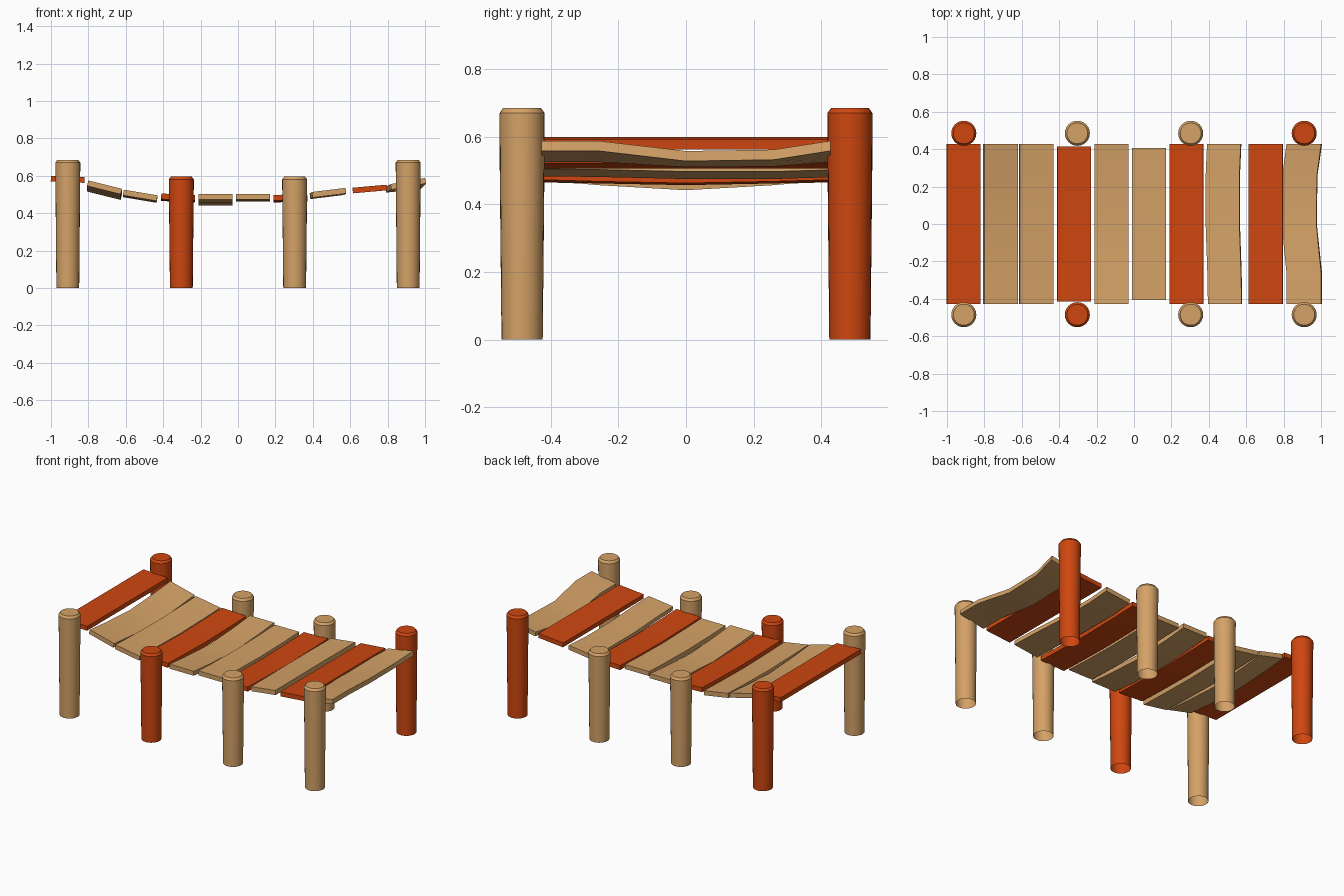
import bpy, bmesh, math

if "Cube" in bpy.data.objects:
    bpy.data.objects.remove(bpy.data.objects["Cube"])


def material(name, color):
    m = bpy.data.materials.new(name)
    m.diffuse_color = color
    m.use_nodes = True
    m.node_tree.nodes["Principled BSDF"].inputs["Base Color"].default_value = m.diffuse_color
    return m


ORANGE = material("orange_paint", (0.62, 0.062, 0.005, 1))
WOOD = material("wood", (0.66, 0.36, 0.135, 1))


def finish(name, bm, mat):
    bmesh.ops.recalc_face_normals(bm, faces=bm.faces)
    me = bpy.data.meshes.new(name)
    bm.to_mesh(me)
    bm.free()
    ob = bpy.data.objects.new(name, me)
    bpy.context.collection.objects.link(ob)
    me.materials.append(mat)
    bpy.ops.object.select_all(action='DESELECT')
    ob.select_set(True)
    bpy.context.view_layer.objects.active = ob
    bpy.ops.object.shade_smooth_by_angle(angle=math.radians(30))
    return ob


def loft(bm, loops):
    for a, b in zip(loops, loops[1:]):
        n = len(a)
        for i in range(n):
            bm.faces.new((a[i], a[(i + 1) % n], b[(i + 1) % n], b[i]))


def post(name, x, y, h, mat, n=24):
    # tapered post, open underneath, chamfered top
    bm = bmesh.new()
    loops = []
    for r, z in ((0.061, 0), (0.067, h - 0.015), (0.056, h)):
        loops.append([bm.verts.new((x + r * math.cos(2 * math.pi * i / n),
                                    y + r * math.sin(2 * math.pi * i / n), z))
                      for i in range(n)])
    loft(bm, loops)
    bm.faces.new(loops[-1])
    finish(name, bm, mat)


def plank(name, x0, x1, z0, z1, half, sag, shift, untilt, mat, t=0.03):
    # z0, z1: top height at the left and right edge; sag, shift: at five stations
    bm = bmesh.new()
    loops = []
    for k, y in enumerate((-half, -0.26, 0, 0.26, half)):
        za = z0 - sag[k] * (1 - untilt)
        zb = z1 - sag[k]
        a = math.atan2(zb - za, x1 - x0)
        dx, dz = t * math.sin(a), -t * math.cos(a)
        s = shift * sag[k]
        pts = ((x0 + s, za), (x1 + s, zb), (x1 + s + dx, zb + dz), (x0 + s + dx, za + dz))
        loops.append([bm.verts.new((px, y, pz)) for px, pz in pts])
    loft(bm, loops)
    bm.faces.new(loops[0])
    bm.faces.new(loops[-1])
    finish(name, bm, mat)


# posts in two rows, taller at the ends
for row, y in (("front", -0.485), ("back", 0.485)):
    for i, x in enumerate((-0.91, -0.303, 0.303, 0.91)):
        h = 0.685 if i in (0, 3) else 0.595
        orange = i in (0, 3) if row == "back" else i == 1
        post(f"{row}_post_{i + 1}", x, y, h, ORANGE if orange else WOOD)

# walkway planks, left to right
FLAT = (0, 0, 0, 0, 0)
DIP = (0, 0.015, 0.03, 0.015, 0)
SMALL = (0, 0.005, 0.01, 0.005, 0)
LATE = (0, 0, 0.03, 0.026, 0)
BACK = (0, 0.002, 0.008, 0.008, 0.003)
PLANKS = [
    (-1.00, -0.82, 0.600, 0.592, 0.427, FLAT, 0, 0, ORANGE),
    (-0.80, -0.62, 0.575, 0.530, 0.427, DIP, 0, 0, WOOD),
    (-0.61, -0.43, 0.525, 0.495, 0.427, SMALL, 0, 0, WOOD),
    (-0.41, -0.23, 0.505, 0.497, 0.415, SMALL, 0, 0, ORANGE),
    (-0.21, -0.03, 0.502, 0.502, 0.427, DIP, 0, 0, WOOD),
    (-0.01, 0.17, 0.502, 0.502, 0.405, SMALL, 0, 0, WOOD),
    (0.19, 0.37, 0.497, 0.503, 0.427, SMALL, 0, 0, ORANGE),
    (0.395, 0.575, 0.513, 0.535, 0.427, BACK, -1.5, 0, WOOD),
    (0.612, 0.795, 0.536, 0.552, 0.427, FLAT, 0, 0, ORANGE),
    (0.815, 1.00, 0.555, 0.588, 0.427, LATE, -0.85, 0.5, WOOD),
]
for i, args in enumerate(PLANKS):
    plank(f"plank_{i + 1}", *args)
